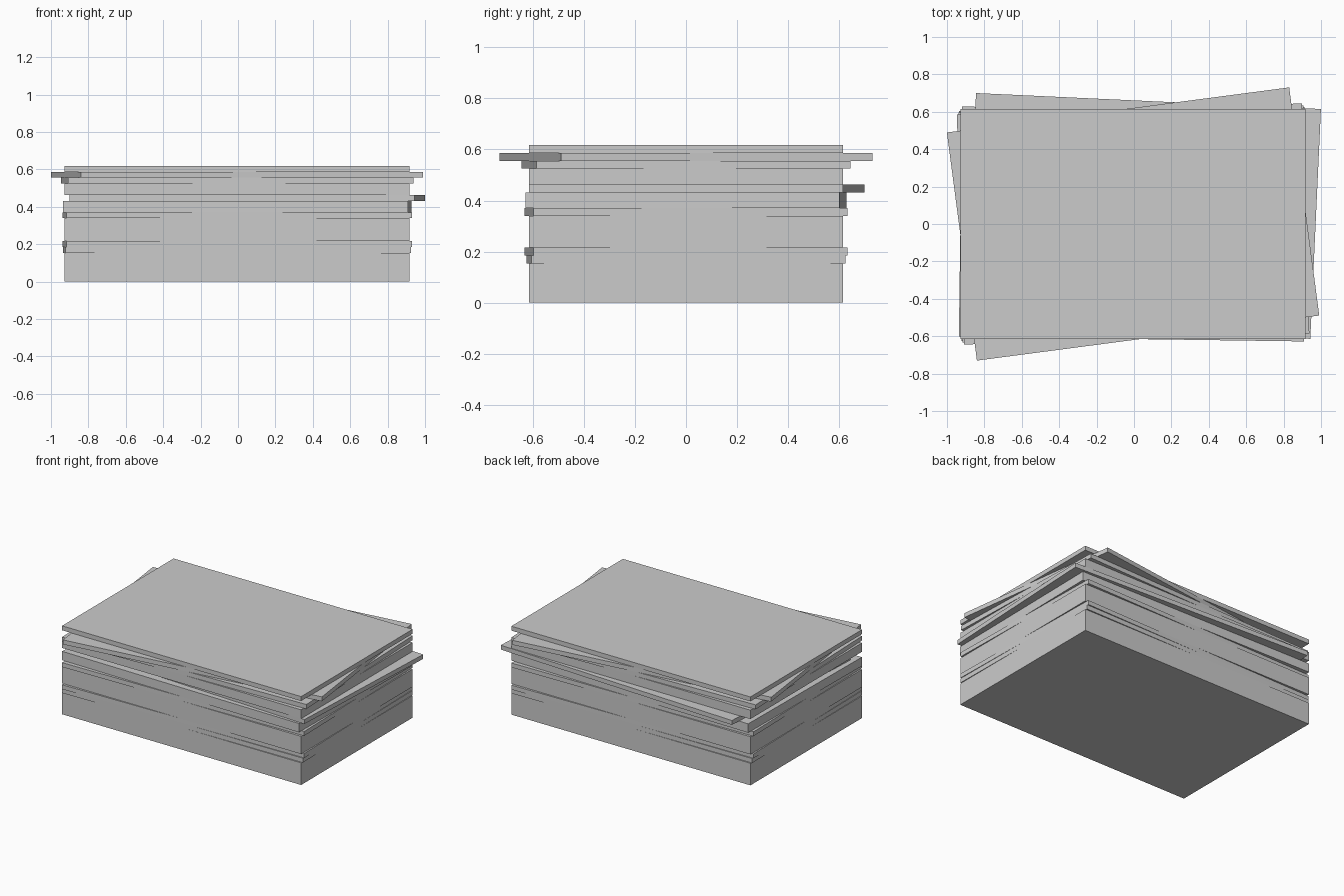
import bpy
import bmesh
import math
from mathutils import Matrix

if "Cube" in bpy.data.objects:
    bpy.data.objects.remove(bpy.data.objects["Cube"])

LENGTH, DEPTH, COUNT, HEIGHT = 1.846, 1.23, 20, 0.617
THICK = HEIGHT / COUNT
CENTRE_X = -0.005

grey = bpy.data.materials.new("light grey")
grey.diffuse_color = (0.6, 0.6, 0.6, 1.0)
grey.use_nodes = True
grey.node_tree.nodes["Principled BSDF"].inputs["Base Color"].default_value = grey.diffuse_color

# Boards that are turned or pushed out of line: index -> (degrees, x shift, y shift)
crooked = {
    5: (0.6, 0, 0),
    6: (1.1, 0, 0),
    11: (1.1, 0, 0),
    12: (-0.8, 0, 0),
    13: (-0.8, 0, 0),
    14: (-2.65, 0.054, 0.043),
    17: (1.85, 0, 0),
    18: (7.5, 0, 0),
}


def add_board(index):
    """One flat board of the stack, resting on the board below."""
    angle, dx, dy = crooked.get(index, (0, 0, 0))
    bm = bmesh.new()
    bmesh.ops.create_cube(bm, size=1.0,
                          matrix=Matrix.Diagonal((LENGTH, DEPTH, THICK, 1)))
    mesh = bpy.data.meshes.new(f"board_{index + 1:02d}")
    bm.to_mesh(mesh)
    bm.free()
    mesh.materials.append(grey)
    board = bpy.data.objects.new(mesh.name, mesh)
    board.location = (CENTRE_X + dx, dy, (index + 0.5) * THICK)
    board.rotation_euler.z = math.radians(angle)
    bpy.context.collection.objects.link(board)


# The stack
for i in range(COUNT):
    add_board(i)
